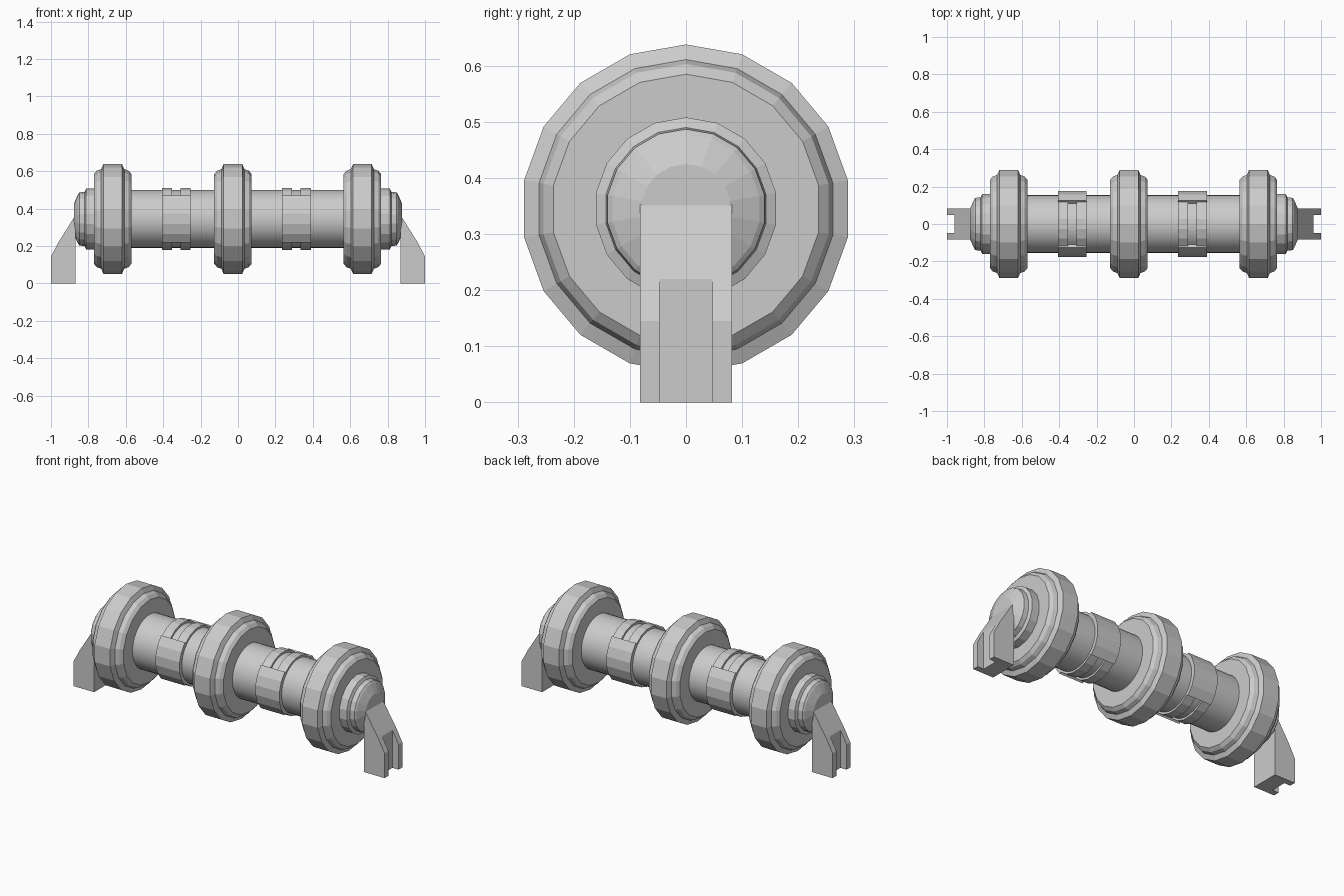
import bpy, bmesh
from math import sin, cos, pi, radians

if "Cube" in bpy.data.objects:
    bpy.data.objects.remove(bpy.data.objects["Cube"])

AXIS_Z = 0.345


def make(name, verts, faces):
    me = bpy.data.meshes.new(name)
    me.from_pydata(verts, [], faces)
    bm = bmesh.new()
    bm.from_mesh(me)
    bmesh.ops.recalc_face_normals(bm, faces=bm.faces)
    bm.to_mesh(me)
    bm.free()
    ob = bpy.data.objects.new(name, me)
    bpy.context.collection.objects.link(ob)
    return ob


def lathe(name, profile, n):
    """Turn (x, radius) points about the long axis, closed with end caps."""
    verts = [(x, r * sin(2 * pi * i / n), AXIS_Z + r * cos(2 * pi * i / n))
             for x, r in profile for i in range(n)]
    faces = [(j * n + i, j * n + (i + 1) % n, (j + 1) * n + (i + 1) % n, (j + 1) * n + i)
             for j in range(len(profile) - 1) for i in range(n)]
    faces += [tuple(range(n)), tuple(range((len(profile) - 1) * n, len(profile) * n))]
    return make(name, verts, faces)


def sector(name, x0, x1, r0, r1, mid, half, n=5):
    """Curved block spanning an angle (0 = up) around the shaft."""
    verts, faces = [], []
    for i in range(n + 1):
        a = radians(mid - half + 2 * half * i / n)
        verts += [(x, r * sin(a), AXIS_Z + r * cos(a))
                  for x, r in ((x0, r0), (x1, r0), (x1, r1), (x0, r1))]
    for i in range(n):
        for k in range(4):
            m = (k + 1) % 4
            faces.append((i * 4 + k, i * 4 + m, i * 4 + 4 + m, i * 4 + 4 + k))
    faces += [(0, 1, 2, 3), tuple(range(n * 4, n * 4 + 4))]
    return make(name, verts, faces)


def prism(name, profile, y0, y1):
    """Extrude an (x, z) outline across y."""
    n = len(profile)
    verts = [(x, y, z) for y in (y0, y1) for x, z in profile]
    faces = [(i, (i + 1) % n, n + (i + 1) % n, n + i) for i in range(n)]
    faces += [tuple(range(n)), tuple(range(n, 2 * n))]
    return make(name, verts, faces)


# Smooth central shaft
shaft = lathe("shaft", [(-0.7, 0.155), (0.7, 0.155)], 36)
bpy.context.view_layer.objects.active = shaft
shaft.select_set(True)
bpy.ops.object.shade_smooth_by_angle()

# Three stepped wheels
half = [(0.1, 0.15), (0.1, 0.24), (0.085, 0.258), (0.062, 0.266), (0.05, 0.293)]
wheel = [(-x, r) for x, r in half] + [(x, r) for x, r in reversed(half)]
for name, cx in (("left", -0.67), ("middle", -0.027), ("right", 0.665)):
    lathe(name + "_wheel", [(cx + x, r) for x, r in wheel], 18)

# Clamp bands: solid front and back shells, split ribs above and below
for name, cx in (("left", -0.33), ("right", 0.312)):
    for side, mid in (("back", 90), ("front", 270)):
        sector(f"{name}_band_{side}", cx - 0.077, cx + 0.077, 0.14, 0.178, mid, 45)
    for side, mid in (("top", 0), ("bottom", 180)):
        for s in (-1, 1):
            a, b = sorted((cx + s * 0.022, cx + s * 0.077))
            sector(f"{name}_rib_{side}_{s}", a, b, 0.14, 0.168, mid, 45)

# End caps and slotted legs
cap = [(0.7, 0.163), (0.812, 0.163), (0.82, 0.145), (0.848, 0.142),
       (0.855, 0.133), (0.878, 0.08)]
core = [(0.868, 0), (0.96, 0), (0.96, 0.22), (0.877, 0.353), (0.868, 0.353)]
prong = [(0.96, 0), (1.0, 0), (1.0, 0.145), (0.96, 0.22)]
for name, s in (("left", -1), ("right", 1)):
    lathe(name + "_end_cap", [(s * x, r) for x, r in cap], 18)
    prism(name + "_leg", [(s * x, z) for x, z in core], -0.082, 0.082)
    for t, y0, y1 in (("front", -0.082, -0.047), ("back", 0.047, 0.082)):
        prism(f"{name}_leg_prong_{t}", [(s * x, z) for x, z in prong], y0, y1)
